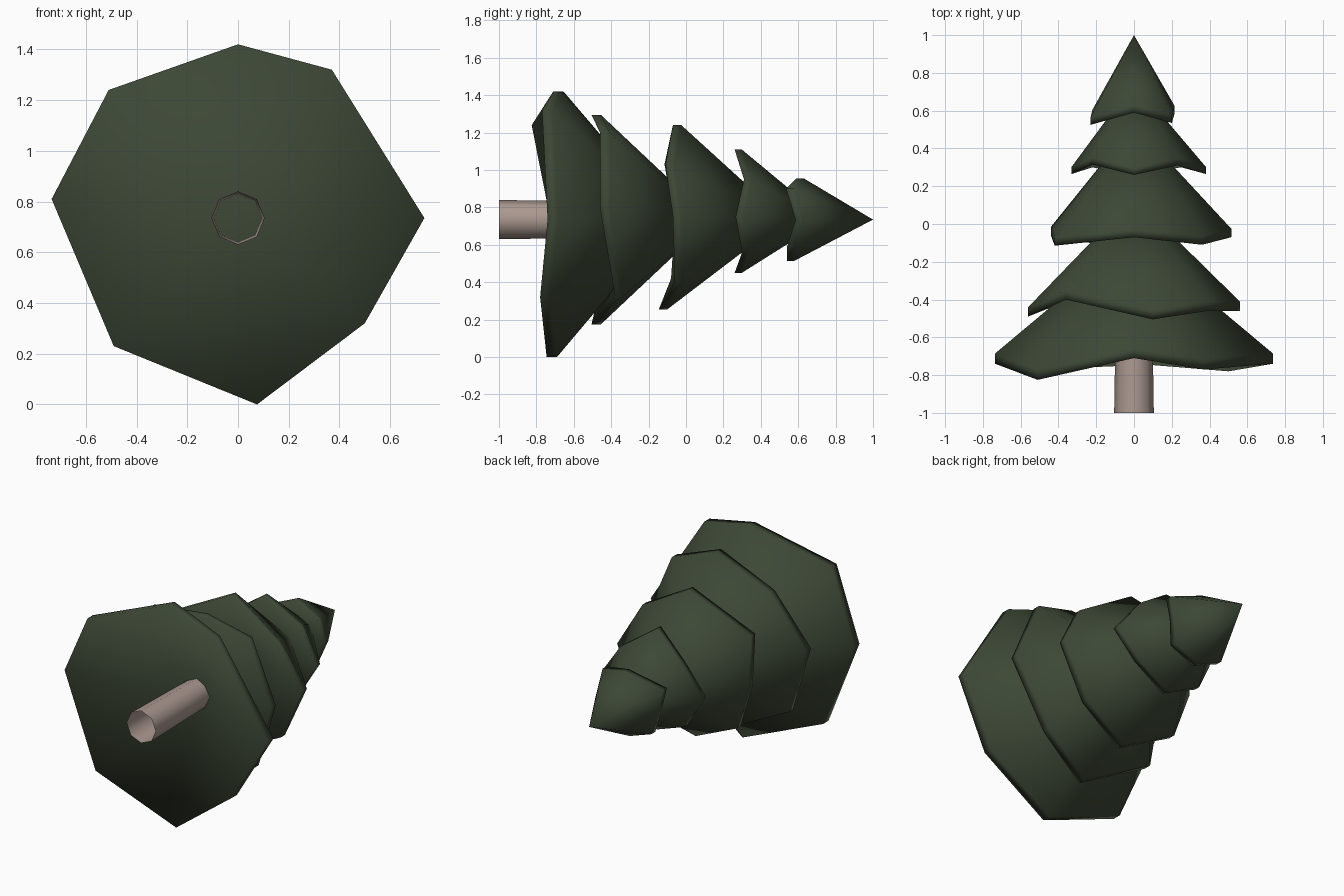
import bpy, bmesh, math

if "Cube" in bpy.data.objects:
    bpy.data.objects.remove(bpy.data.objects["Cube"])

AXIS_Z = 0.735


def material(name, rgb):
    m = bpy.data.materials.new(name)
    m.diffuse_color = (*rgb, 1)
    m.use_nodes = True
    m.node_tree.nodes["Principled BSDF"].inputs["Base Color"].default_value = m.diffuse_color
    return m


GREEN = material("dark_green", (0.046, 0.064, 0.036))
BARK = material("pale_bark", (0.41, 0.32, 0.28))


def finish(name, bm, mat, recalc=True):
    if recalc:
        bmesh.ops.recalc_face_normals(bm, faces=bm.faces)
    for f in bm.faces:
        f.smooth = True
    me = bpy.data.meshes.new(name)
    bm.to_mesh(me)
    bm.free()
    me.materials.append(mat)
    ob = bpy.data.objects.new(name, me)
    bpy.context.collection.objects.link(ob)


def tier(name, rim, apex_y, base_y, band):
    """Branch skirt: ragged rim (x, z, y), a thin edge band, a cone and a hollow underside."""
    bm = bmesh.new()
    low = [bm.verts.new((x, y, z)) for x, z, y in rim]
    high = [bm.verts.new((x, y + band, z)) for x, z, y in rim]
    apex = bm.verts.new((0, apex_y, AXIS_Z))
    base = bm.verts.new((0, base_y, AXIS_Z))
    for i in range(len(rim)):
        j = (i + 1) % len(rim)
        bm.faces.new((low[i], low[j], high[j], high[i]))
        bm.faces.new((high[i], high[j], apex))
        bm.faces.new((low[j], low[i], base))
    finish(name, bm, GREEN)


# branch skirts from the trunk to the tip
tier("bottom_branches", [(0, 1.42, -.71), (.37, 1.32, -.77), (.735, .735, -.74), (.50, .32, -.78),
                         (.075, 0, -.745), (-.49, .23, -.77), (-.735, .81, -.74), (-.51, 1.24, -.825)],
     -0.07, -0.38, 0.055)
tier("lower_branches", [(.1, 1.295, -.505), (.39, 1.2, -.46), (.56, .8, -.46), (.38, .33, -.38),
                        (0, .175, -.505), (-.46, .42, -.45), (-.56, .83, -.49), (-.36, 1.19, -.40)],
     0.14, -0.18, 0.05)
tier("middle_branches", [(0, 1.24, -.07), (.36, 1.03, -.11), (.515, .75, -.07), (.35, .40, -.06),
                         (0, .255, -.145), (-.34, .42, -.08), (-.44, .72, -.06), (-.42, 1.03, -.115)],
     0.53, 0.2, 0.045)
tier("upper_branches", [(0, 1.11, .26), (.23, .95, .31), (.38, .75, .265), (.25, .56, .30),
                        (0, .45, .26), (-.22, .54, .30), (-.33, .74, .265), (-.22, .95, .315)],
     0.75, 0.5, 0.038)
tier("top_branches", [(0, .955, .59), (.2, .90, .535), (.215, .735, .585), (.17, .59, .54),
                      (0, .515, .54), (-.17, .58, .56), (-.22, .74, .565), (-.23, .87, .525)],
     1.0, 0.7, 0.04)

# hollow trunk reaching up inside the skirt
bm = bmesh.new()
n = 8
rings = [[bm.verts.new((r * math.sin(2 * math.pi * i / n), y, AXIS_Z + r * math.cos(2 * math.pi * i / n)))
          for i in range(n)] for r, y in ((0.105, -1.0), (0.095, -0.36))]
for i in range(n):
    j = (i + 1) % n
    bm.faces.new((rings[0][j], rings[0][i], rings[1][i], rings[1][j]))
finish("trunk", bm, BARK, False)
